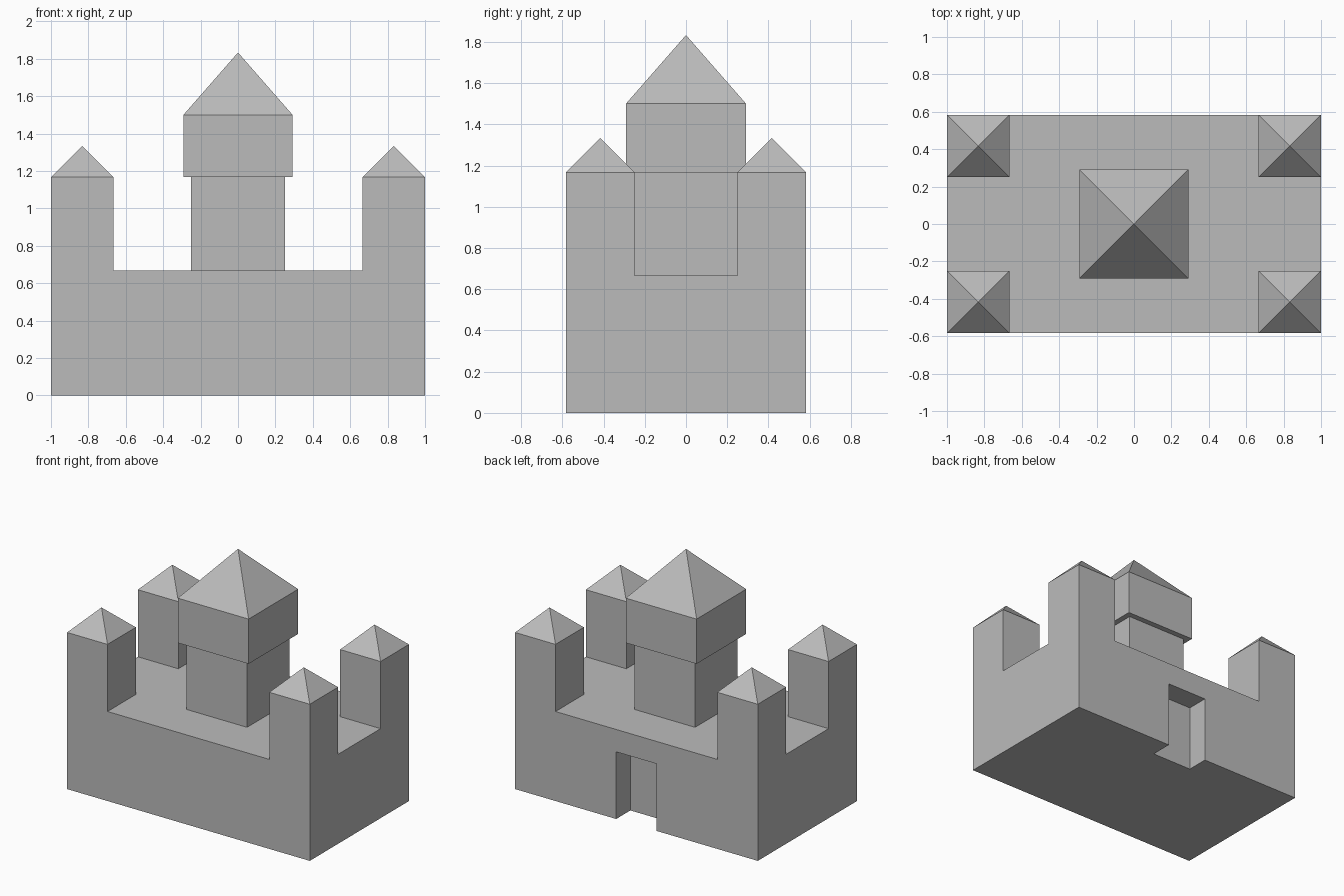
import bpy, bmesh
from math import pi, sqrt, radians
from mathutils import Matrix, Vector

if "Cube" in bpy.data.objects:
    bpy.data.objects.remove(bpy.data.objects["Cube"])

U = 1 / 6  # building module

stone = bpy.data.materials.new("grey stone")
stone.use_nodes = True
stone.diffuse_color = (0.5, 0.5, 0.5, 1)
stone.node_tree.nodes["Principled BSDF"].inputs["Base Color"].default_value = (0.5, 0.5, 0.5, 1)


def add_object(name, bm):
    bmesh.ops.recalc_face_normals(bm, faces=bm.faces)
    mesh = bpy.data.meshes.new(name)
    bm.to_mesh(mesh)
    bm.free()
    mesh.materials.append(stone)
    obj = bpy.data.objects.new(name, mesh)
    bpy.context.collection.objects.link(obj)
    return obj


def box_mesh(size, centre):
    bm = bmesh.new()
    bmesh.ops.create_cube(bm, size=1, matrix=Matrix.Translation(centre) @ Matrix.Diagonal((*size, 1)))
    return bm


def pyramid_roof(name, width, height, x, y, z):
    bm = bmesh.new()
    place = Matrix.Translation((x, y, z + height / 2)) @ Matrix.Rotation(pi / 4, 4, "Z")
    bmesh.ops.create_cone(bm, segments=4, radius1=width / sqrt(2), radius2=0, depth=height, matrix=place)
    return add_object(name, bm)


# Walls: a block whose four top corners are raised into towers
half_x, half_y, wall_z, tower_z = 6 * U, 3.5 * U, 4 * U, 7 * U
tower = 2 * U
bm = box_mesh((2 * half_x, 2 * half_y, wall_z), (0, 0, wall_z / 2))
for axis, half in ((Vector((1, 0, 0)), half_x), (Vector((0, 1, 0)), half_y)):
    for side in (-1, 1):
        bmesh.ops.bisect_plane(bm, geom=bm.verts[:] + bm.edges[:] + bm.faces[:],
                               plane_co=axis * side * (half - tower), plane_no=axis)
corners = []
for f in bm.faces:
    c = f.calc_center_median()
    if f.normal.z > 0.9 and abs(c.x) > half_x - tower and abs(c.y) > half_y - tower:
        corners.append(f)
for f in corners:
    raised = bmesh.ops.extrude_face_region(bm, geom=[f])["geom"]
    bmesh.ops.translate(bm, vec=(0, 0, tower_z - wall_z),
                        verts=[v for v in raised if isinstance(v, bmesh.types.BMVert)])
    bm.faces.remove(f)
bmesh.ops.dissolve_limit(bm, angle_limit=radians(1), verts=bm.verts, edges=bm.edges)
walls = add_object("walls_and_towers", bm)

# Doorway recess in the back wall
cutter = add_object("doorway_cutter", box_mesh((2 * U, 2 * U, 6 * U), (0, half_y, 0)))
cutter.hide_render = True
cut = walls.modifiers.new("doorway", "BOOLEAN")
cut.operation = "DIFFERENCE"
cut.solver = "EXACT"
cut.object = cutter
bpy.context.view_layer.objects.active = walls
bpy.ops.object.modifier_apply(modifier=cut.name)
bpy.data.objects.remove(cutter)

# Corner tower roofs
for sx, side in ((-1, "right"), (1, "left")):
    for sy, end in ((-1, "front"), (1, "back")):
        pyramid_roof(f"{end}_{side}_tower_roof", tower, U,
                     sx * (half_x - U), sy * (half_y - U), tower_z)

# Central keep with an overhanging upper storey and roof
add_object("keep", box_mesh((3 * U, 3 * U, 3 * U), (0, 0, 5.5 * U)))
add_object("keep_upper_storey", box_mesh((3.5 * U, 3.5 * U, 2 * U), (0, 0, 8 * U)))
pyramid_roof("keep_roof", 3.5 * U, 2 * U, 0, 0, 9 * U)
